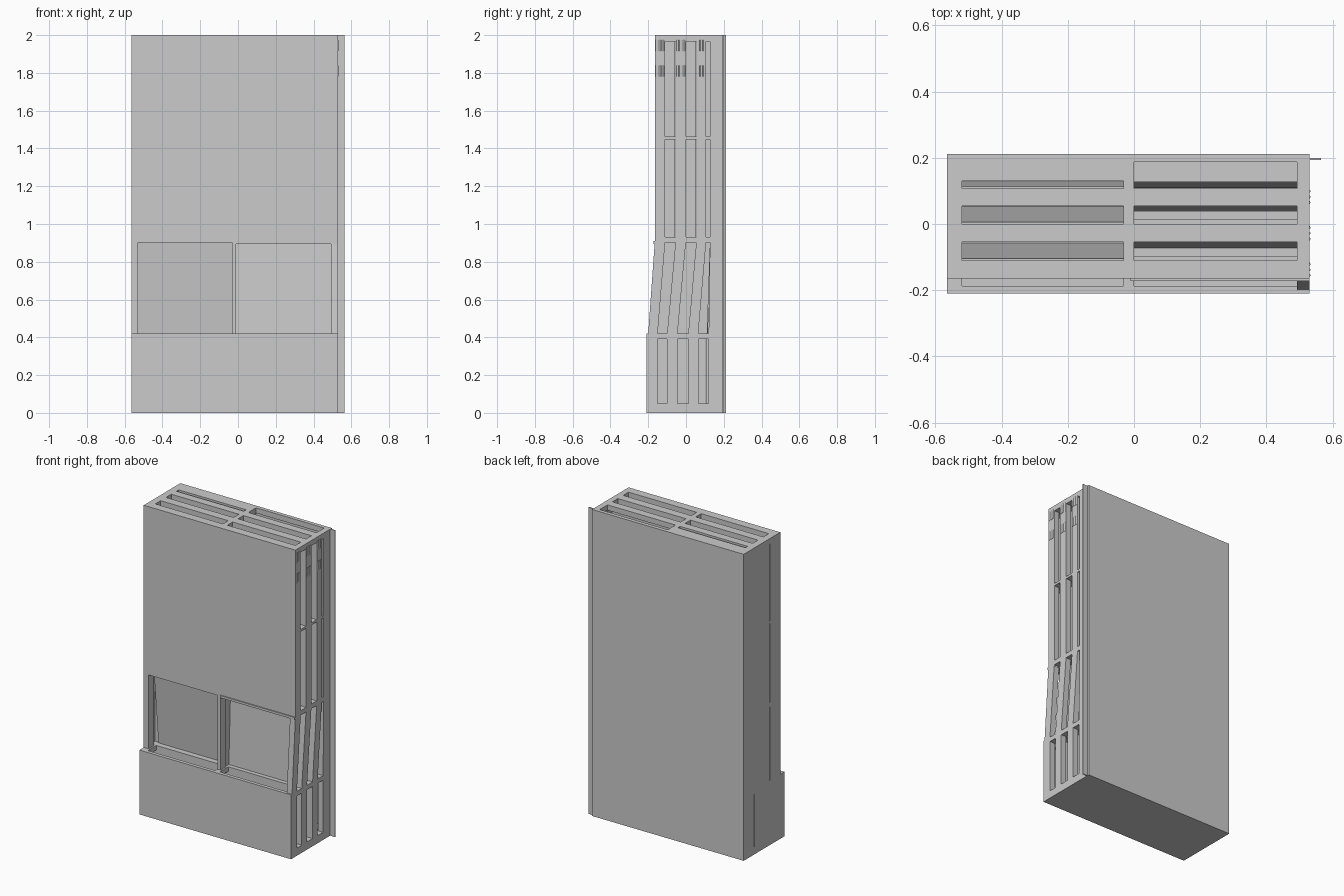
import bpy, bmesh

if "Cube" in bpy.data.objects:
    bpy.data.objects.remove(bpy.data.objects["Cube"])

XL, XR = -0.565, 0.53                                   # body left and right
COLS = [(XL, -0.53), (-0.032, -0.01), (0.492, XR)]      # upright positions in x
# y ranges of the solid rows, low pocket section and upper section
LOW = [(-0.21, -0.15), (-0.10, -0.045), (0.012, 0.065), (0.12, 0.20)]
UP = [(-0.165, -0.11), (-0.055, 0.0), (0.055, 0.107), (0.127, 0.20)]
Z_POCKET, Z_BEND, Z_TOP = 0.42, 0.91, 2.0


def prism(name, profile, x0, x1):
    """Extrude a (y, z) outline from x0 to x1."""
    bm = bmesh.new()
    face = bm.faces.new([bm.verts.new((x0, y, z)) for y, z in profile])
    ext = bmesh.ops.extrude_face_region(bm, geom=[face])
    for g in ext["geom"]:
        if isinstance(g, bmesh.types.BMVert):
            g.co.x = x1
    bmesh.ops.recalc_face_normals(bm, faces=bm.faces)
    me = bpy.data.meshes.new(name)
    bm.to_mesh(me)
    bm.free()
    ob = bpy.data.objects.new(name, me)
    bpy.context.collection.objects.link(ob)
    return ob


def box(name, x0, x1, y0, y1, z0, z1):
    return prism(name, [(y0, z0), (y1, z0), (y1, z1), (y0, z1)], x0, x1)


def sheet(name, x0, x1, y_bot, z_bot, y_top, z_top, t=0.006):
    """Thin panel leaning from bottom edge to top edge."""
    return prism(name, [(y_bot, z_bot), (y_bot + t, z_bot),
                        (y_top + t, z_top), (y_top, z_top)], x0, x1)


def ladder(name, rows, z0, z1):
    """Horizontal grid: full-width rails joined by cross pieces."""
    for a, b in rows:
        box(name + "_rail", XL, XR, a, b, z0, z1)
    for x0, x1 in COLS:
        for (a, b), (c, d) in zip(rows, rows[1:]):
            box(name + "_cross_piece", x0, min(x1 + 0.01, XR), b, c, z0, z1)


# uprights: straight below and above, leaning in the middle on the right only
for n, (x0, x1) in enumerate(COLS):
    for i, ((a, b), (c, d)) in enumerate(zip(LOW, UP)):
        box("lower_post", x0, x1, a, b, 0.04, Z_POCKET - 0.03)
        if n == 2:
            lean = 0.01 if i == 0 else 0
            prism("leaning_post", [(a + lean, Z_POCKET), (b, Z_POCKET),
                                   (d, Z_BEND), (c, Z_BEND)], x0, x1)
        else:
            box("middle_post", x0, x1, c, d, Z_POCKET - 0.03, Z_BEND)
        box("upper_post", x0, x1, c, d, Z_BEND, Z_TOP - 0.03)

# horizontal grids
TOP_ROWS = UP[:3] + [(0.187, 0.20)]
ladder("top_grid", TOP_ROWS, Z_TOP - 0.035, Z_TOP)
box("top_left_filler", -0.53, -0.032, 0.13, 0.187, Z_TOP - 0.035, Z_TOP)
ladder("middle_grid", TOP_ROWS, 1.447, 1.462)
ladder("bend_grid", UP, Z_BEND - 0.008, 0.932)
ladder("pocket_grid", [(-0.21, -0.187)] + LOW[1:], Z_POCKET - 0.03, Z_POCKET)
for x0, x1 in COLS:
    box("pocket_corner", x0, x1, -0.21, -0.15, Z_POCKET - 0.03, Z_POCKET)
box("base", XL, XR, -0.21, 0.20, 0, 0.05)

# panels on each layer
for i in range(3):
    low, up = LOW[i], UP[i]
    box("upper_panel", XL, XR, up[0], up[0] + 0.006, Z_BEND, Z_TOP)
    box("pocket_panel", XL, XR, low[0], low[0] + 0.008, 0, Z_POCKET)
    sheet("left_middle_panel", -0.53, -0.02, UP[i + 1][0] - 0.006, Z_POCKET - 0.02,
          up[1], Z_BEND)
    sheet("right_middle_panel", -0.015, 0.495, UP[i + 1][0] - 0.018,
          Z_POCKET - 0.02, UP[i + 1][0], Z_BEND)
box("centre_divider", -0.026, -0.016, -0.164, 0.20, Z_POCKET - 0.03, Z_BEND)
box("middle_lip", -0.01, XR, -0.172, -0.11, 0.895, Z_BEND)

# closed left side, one strip per layer
for y0, y1 in [(-0.165, -0.057), (-0.055, 0.053), (0.055, 0.103), (0.105, 0.20)]:
    box("left_side_strip", XL, XL + 0.006, y0, y1, 0, Z_TOP)
box("left_pocket_side", XL, XL + 0.006, -0.21, -0.165, 0, Z_POCKET)

# back board with side flange
box("back_board", XL, XR, 0.20, 0.212, 0, Z_TOP)
box("back_flange", XR - 0.03, 0.565, 0.193, 0.20, 0, Z_TOP)

# small vertical hinge barrels on the right posts
for a, b in UP[:3]:
    for z in (1.945, 1.81):
        for k in range(3):
            bpy.ops.mesh.primitive_cylinder_add(
                vertices=12, radius=0.006, depth=0.06,
                location=(XR - 0.003, a + 0.010 + 0.017 * k, z))
            bpy.context.object.name = "hinge_barrel"
            bpy.ops.object.shade_smooth_by_angle()
